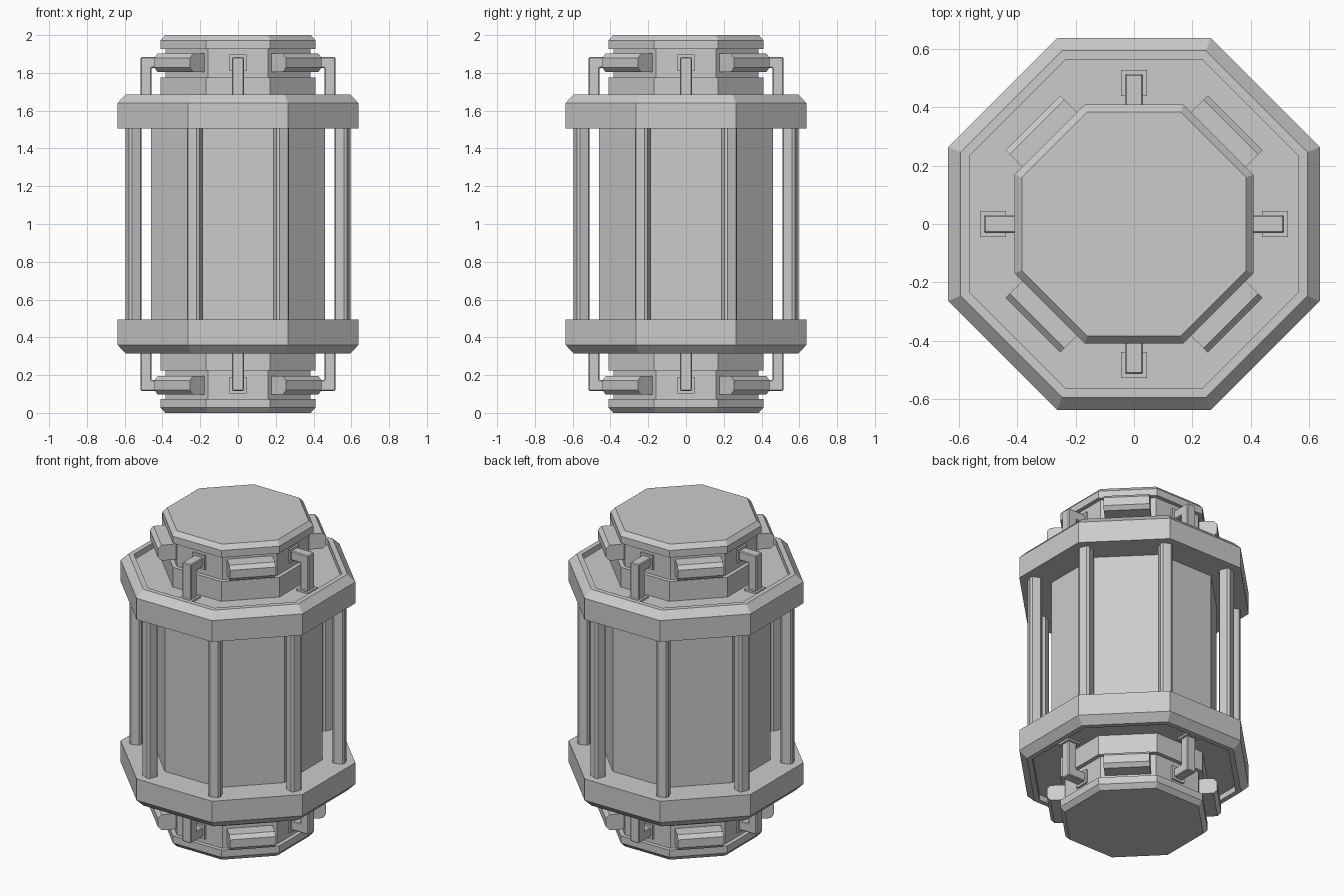
import bpy, bmesh, math
from mathutils import Matrix, Vector

if "Cube" in bpy.data.objects:
    bpy.data.objects.remove(bpy.data.objects["Cube"])

gray = bpy.data.materials.new("plain_gray")
gray.diffuse_color = (0.6, 0.6, 0.6, 1)
gray.use_nodes = True
gray.node_tree.nodes["Principled BSDF"].inputs["Base Color"].default_value = gray.diffuse_color


def finish(name, bm, bevel=0):
    bmesh.ops.recalc_face_normals(bm, faces=bm.faces)
    if bevel:
        bmesh.ops.bevel(bm, geom=bm.edges[:], offset=bevel, segments=1,
                        affect='EDGES', clamp_overlap=True)
    me = bpy.data.meshes.new(name)
    bm.to_mesh(me)
    bm.free()
    me.materials.append(gray)
    ob = bpy.data.objects.new(name, me)
    bpy.context.collection.objects.link(ob)
    return ob


def flip(z, bottom):
    return 2 - z if bottom else z


def octagon(name, profile, bottom=False):
    """Eight-sided turned solid; profile = (flat distance, z), capped at both ends."""
    bm = bmesh.new()
    rings = []
    for a, z in profile:
        r = a / math.cos(math.pi / 8)
        rings.append([bm.verts.new((r * math.cos(math.radians(22.5 + 45 * i)),
                                    r * math.sin(math.radians(22.5 + 45 * i)),
                                    flip(z, bottom))) for i in range(8)])
    for p, q in zip(rings, rings[1:]):
        for i in range(8):
            j = (i + 1) % 8
            bm.faces.new((p[i], p[j], q[j], q[i]))
    bm.faces.new(rings[0])
    bm.faces.new(rings[-1])
    return finish(name, bm)


def radial(name, profile, half, angle, bottom=False, bevel=0):
    """Profile in (radius, z), extruded sideways by +-half, turned to angle."""
    bm = bmesh.new()
    rot = Matrix.Rotation(math.radians(angle), 3, 'Z')
    a, b = [[bm.verts.new(rot @ Vector((r, s * half, flip(z, bottom))))
             for r, z in profile] for s in (-1, 1)]
    bm.faces.new(a)
    bm.faces.new(b)
    n = len(profile)
    for i in range(n):
        j = (i + 1) % n
        bm.faces.new((a[i], a[j], b[j], b[i]))
    return finish(name, bm, bevel)


def rect(r0, r1, z0, z1):
    return [(r0, z0), (r1, z0), (r1, z1), (r0, z1)]


# central drum
octagon("drum", [(0.46, 0.4), (0.46, 1.6)])

# corner posts between the flanges, with chamfered long edges
c, h = 0.012, 0.036
section = [(h, c - h), (h, h - c), (h - c, h), (c - h, h),
           (-h, h - c), (-h, c - h), (c - h, -h), (h - c, -h)]
for k in range(8):
    bm = bmesh.new()
    rot = Matrix.Rotation(math.radians(22.5 + 45 * k), 3, 'Z')
    lo, hi = [[bm.verts.new(rot @ Vector((0.598 + x, y, z))) for x, y in section]
              for z in (0.48, 1.515)]
    bm.faces.new(lo)
    bm.faces.new(hi)
    for i in range(8):
        j = (i + 1) % 8
        bm.faces.new((lo[i], lo[j], hi[j], hi[i]))
    finish(f"post_{k}", bm)

# both ends are the same, mirrored about the middle
for end, low in (("top", False), ("bottom", True)):
    # flange with chamfered rim and recessed face
    octagon(f"{end}_flange", [(0.44, 1.505), (0.638, 1.505), (0.638, 1.64),
                              (0.595, 1.685), (0.565, 1.685), (0.565, 1.65),
                              (0.3, 1.65)], low)
    # neck: collar, waist and chamfered cap
    octagon(f"{end}_neck", [(0.41, 1.64), (0.41, 1.775), (0.385, 1.775),
                            (0.385, 1.927), (0.41, 1.927), (0.41, 1.972),
                            (0.385, 2.0)], low)
    for k in range(4):
        # chamfered bars on the diagonals
        radial(f"{end}_bar_{k}", [(0.37, 1.805), (0.47, 1.805), (0.491, 1.828),
                                  (0.491, 1.88), (0.47, 1.903), (0.37, 1.903)],
               0.133, 45 + 90 * k, low)
        # bent brackets from neck to flange, with their two mounting pads
        radial(f"{end}_bracket_{k}", [(0.37, 1.825), (0.457, 1.825), (0.457, 1.645),
                                      (0.515, 1.645), (0.515, 1.884), (0.37, 1.884)],
               0.031, 90 * k, low, 0.005)
        radial(f"{end}_floor_pad_{k}", rect(0.44, 0.528, 1.64, 1.662), 0.044, 90 * k, low)
        radial(f"{end}_neck_pad_{k}", rect(0.37, 0.397, 1.81, 1.898), 0.044, 90 * k, low)
